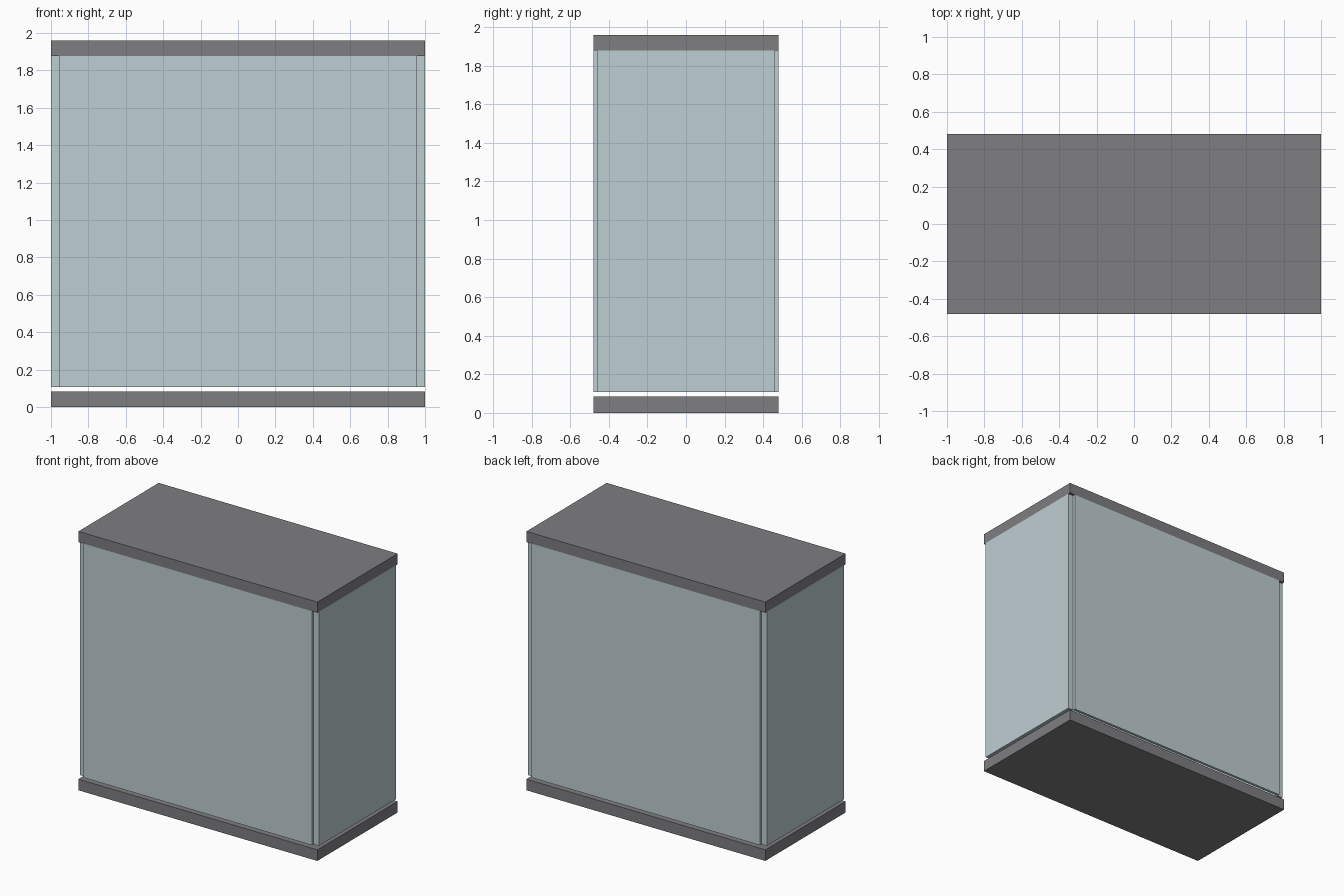
import bpy

if "Cube" in bpy.data.objects:
    bpy.data.objects.remove(bpy.data.objects["Cube"])


def material(name, color):
    mat = bpy.data.materials.new(name)
    mat.diffuse_color = color
    mat.use_nodes = True
    mat.node_tree.nodes["Principled BSDF"].inputs["Base Color"].default_value = mat.diffuse_color
    return mat


dark = material("dark_frame", (0.21, 0.205, 0.22, 1))
glass = material("pale_glass", (0.52, 0.62, 0.645, 1))


def box(name, x, y, z, mat):
    """Box from (min, max) ranges on each axis."""
    bpy.ops.mesh.primitive_cube_add(size=1, location=[sum(r) / 2 for r in (x, y, z)])
    ob = bpy.context.object
    ob.name = name
    ob.scale = [r[1] - r[0] for r in (x, y, z)]
    bpy.ops.object.transform_apply(location=False, rotation=False, scale=True)
    ob.data.materials.append(mat)
    return ob


W, D = 1.0, 0.48            # half width and half depth
IW, ID = 0.956, 0.46        # inner faces of the panes
GLASS_Z = (0.107, 1.878)

# Base and lid slabs
box("base_slab", (-W, W), (-D, D), (0, 0.084), dark)
box("lid_slab", (-W, W), (-D, D), (1.878, 1.959), dark)

# Panes hang from the lid, leaving notched corners and a gap above the base
for side, label in ((-1, "front"), (1, "back")):
    box(label + "_pane", (-IW, IW), sorted((side * ID, side * D)), GLASS_Z, glass)
for side, label in ((-1, "left"), (1, "right")):
    box(label + "_pane", sorted((side * IW, side * W)), (-ID, ID), GLASS_Z, glass)
